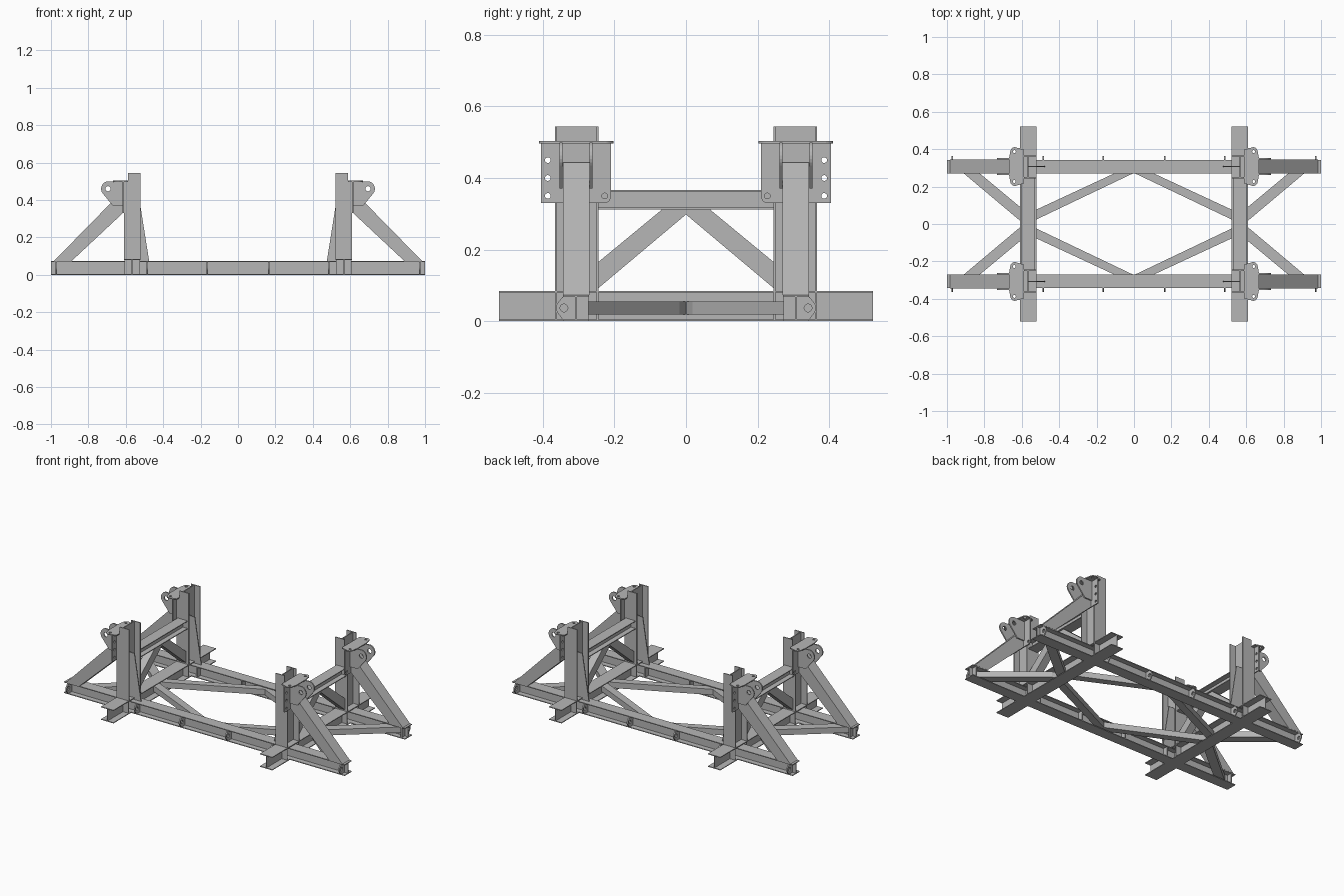
import bpy, bmesh, math

cube = bpy.data.objects.get("Cube")
if cube:
    bpy.data.objects.remove(cube, do_unlink=True)

steel = bpy.data.materials.new("steel_grey")
steel.use_nodes = True
GREY = (0.47, 0.47, 0.47, 1)
steel.diffuse_color = GREY
steel.node_tree.nodes["Principled BSDF"].inputs["Base Color"].default_value = GREY

AXES = {"xz": (0, 2, 1), "yz": (1, 2, 0), "xy": (0, 1, 2)}
RAIL_Y, RAIL_H, RAIL_W = 0.307, 0.073, 0.072
CROSS_X, CROSS_H, CROSS_W = 0.566, 0.085, 0.088
T = 0.005


def circle(u, v, r, n=14):
    return [(u + r * math.cos(math.tau * i / n), v + r * math.sin(math.tau * i / n))
            for i in range(n)]


def arc(u, v, r, a0, a1, n=6):
    angles = [math.radians(a0 + (a1 - a0) * i / n) for i in range(n + 1)]
    return [(u + r * math.cos(a), v + r * math.sin(a)) for a in angles]


def rect(u0, u1, v0, v1):
    return [(u0, v0), (u1, v0), (u1, v1), (u0, v1)]


def i_section(cu, v0, v1, width, t=T):
    """I outline with its flanges at v0 and v1."""
    w, h = width / 2, t / 2
    half = [(w, v0), (w, v0 + t), (h, v0 + t), (h, v1 - t), (w, v1 - t), (w, v1)]
    return [(cu + u, v) for u, v in half] + [(cu - u, v) for u, v in reversed(half)]


def prism(name, plane, outline, start, end, holes=(), sx=1, sy=1):
    """Extrude an outline lying in a plane from start to end along its normal."""
    a, b, c = AXES[plane]
    bm = bmesh.new()
    edges = []
    for loop in [outline, *holes]:
        verts = []
        for u, v in loop:
            co = [0, 0, 0]
            co[a], co[b], co[c] = u, v, start
            verts.append(bm.verts.new((co[0] * sx, co[1] * sy, co[2])))
        if not holes:
            bm.faces.new(verts)
        else:
            edges += [bm.edges.new((verts[i - 1], verts[i])) for i in range(len(verts))]
    if holes:
        bmesh.ops.triangle_fill(bm, edges=edges, use_beauty=True)
    shift = [0, 0, 0]
    shift[c] = (end - start) * (sx, sy, 1)[c]
    out = bmesh.ops.extrude_face_region(bm, geom=bm.faces[:], use_keep_orig=True)
    moved = [g for g in out["geom"] if isinstance(g, bmesh.types.BMVert)]
    bmesh.ops.translate(bm, verts=moved, vec=shift)
    bmesh.ops.recalc_face_normals(bm, faces=bm.faces[:])
    mesh = bpy.data.meshes.new(name)
    bm.to_mesh(mesh)
    bm.free()
    mesh.materials.append(steel)
    obj = bpy.data.objects.new(name, mesh)
    bpy.context.collection.objects.link(obj)
    return obj


def corner(sx, sy):
    """Everything that stands at one of the four corners."""
    tag = ("left" if sx > 0 else "right") + ("_back" if sy > 0 else "_front")

    def part(name, plane, outline, mid, thick, holes=()):
        prism(f"{name}_{tag}", plane, outline, mid - thick / 2, mid + thick / 2,
              holes, sx, sy)

    # Column: H section, notched on the outer side above the bracket
    x0, x1 = CROSS_X - CROSS_W / 2, CROSS_X + CROSS_W / 2
    y0, y1, top = 0.244, 0.366, 0.544
    flange = [(x0, CROSS_H), (x1, CROSS_H), (x1, 0.5), (x1 - 0.022, 0.5),
              (x1 - 0.022, top), (x0, top)]
    part("column_inner_flange", "xz", flange, y0 + 0.003, 0.006)
    part("column_outer_flange", "xz", flange, y1 - 0.003, 0.006)
    part("column_web", "yz", rect(y0, y1, CROSS_H, top), CROSS_X, 0.006)
    part("column_gusset", "xz", [(CROSS_X, RAIL_H), (0.475, RAIL_H), (x0, 0.37),
                                 (CROSS_X, 0.37)], RAIL_Y, 0.006)

    # Bracket back plate with bolt holes
    back = [(0.405, 0.33), (0.405, 0.5), (0.21, 0.5)] + arc(0.228, 0.348, 0.018, 180, 270)
    holes = [circle(0.386, z, 0.008) for z in (0.35, 0.40, 0.45)]
    part("bracket_plate", "yz", back, x1 + 0.003, 0.007, holes + [circle(0.227, 0.35, 0.008)])

    # Bracket top plate with rounded lobes
    top_plate = ([(x1 - 0.022, RAIL_Y - 0.09)] + arc(0.636, RAIL_Y - 0.078, 0.026, -90, 0)
                 + [(0.668, RAIL_Y - 0.045), (0.668, RAIL_Y + 0.045)]
                 + arc(0.636, RAIL_Y + 0.078, 0.026, 0, 90) + [(x1 - 0.022, RAIL_Y + 0.09)])
    part("bracket_top", "xy", top_plate, 0.5, 0.006,
         [circle(0.64, RAIL_Y + d, 0.008) for d in (-0.08, 0.08)])

    # Pair of ears with pin holes
    ear = [(x1, 0.37), (0.67, 0.37)] + arc(0.692, 0.46, 0.04, -40, 80, 8) + [(0.67, 0.498), (x1, 0.498)]
    for label, d in (("inner", -0.042), ("outer", 0.042)):
        part(f"bracket_ear_{label}", "xz", ear, RAIL_Y + d, 0.008, [circle(0.695, 0.46, 0.014)])

    # Raking brace from the rail end up to the column
    rake = [(0.985, RAIL_H), (0.89, RAIL_H), (x1, 0.335), (x1, 0.443), (0.622, 0.443)]
    part("raking_brace", "xz", rake, RAIL_Y, 0.074)

    # Diagonal brace between the column and the upper tie
    part("portal_brace", "yz", [(0, 0.298), (0, 0.312), (0.067, 0.312), (y0, 0.166),
                                (y0, 0.093)], CROSS_X, 0.05)

    # Flat diagonals bracing the base frame
    rail_in = RAIL_Y - 0.003
    part("inner_floor_brace", "xy", [(0, 0.273), (0, rail_in), (0.035, rail_in), (0.1, 0.273),
                                     (x0, 0.077), (CROSS_X, 0.055), (CROSS_X, 0.003),
                                     (x0, 0.024)], 0.037, 0.037)
    part("outer_floor_brace", "xy", [(0.95, rail_in), (0.865, rail_in), (x1, 0.092),
                                     (CROSS_X, 0.055), (CROSS_X, 0), (x1, 0.018)], 0.037, 0.037)

    # Lifting lugs and stiffeners along the rail
    lug = [(RAIL_Y - 0.034, T), (0.345, T)] + arc(0.338, 0.037, 0.025, -45, 45) + \
          [(0.345, RAIL_H - T), (RAIL_Y - 0.034, RAIL_H - T)]
    for i, x in enumerate((0.165, 0.485, 0.972)):
        part(f"rail_lug_{i + 1}", "yz", lug, x, 0.008, [circle(0.341, 0.037, 0.011)])

    # Web stiffeners in the cross beam under the column flanges
    for label, y in (("inner", y0 + 0.003), ("outer", y1 - 0.003)):
        part(f"beam_stiffener_{label}", "xz", rect(x0 + 0.003, x1 - 0.003, T, CROSS_H - T),
             y, 0.005)


# Long rails
for label, sy in (("front", -1), ("back", 1)):
    prism(f"rail_{label}", "yz", i_section(RAIL_Y, 0, RAIL_H, RAIL_W), -1, 1, sy=sy)

# Cross beams and upper ties
for label, sx in (("left", 1), ("right", -1)):
    prism(f"cross_beam_{label}", "xz", i_section(CROSS_X, 0, CROSS_H, CROSS_W),
          -0.522, 0.522, sx=sx)
    prism(f"upper_tie_{label}", "xz", i_section(CROSS_X, 0.312, 0.366, 0.07),
          -0.245, 0.245, sx=sx)

for sx in (1, -1):
    for sy in (1, -1):
        corner(sx, sy)
